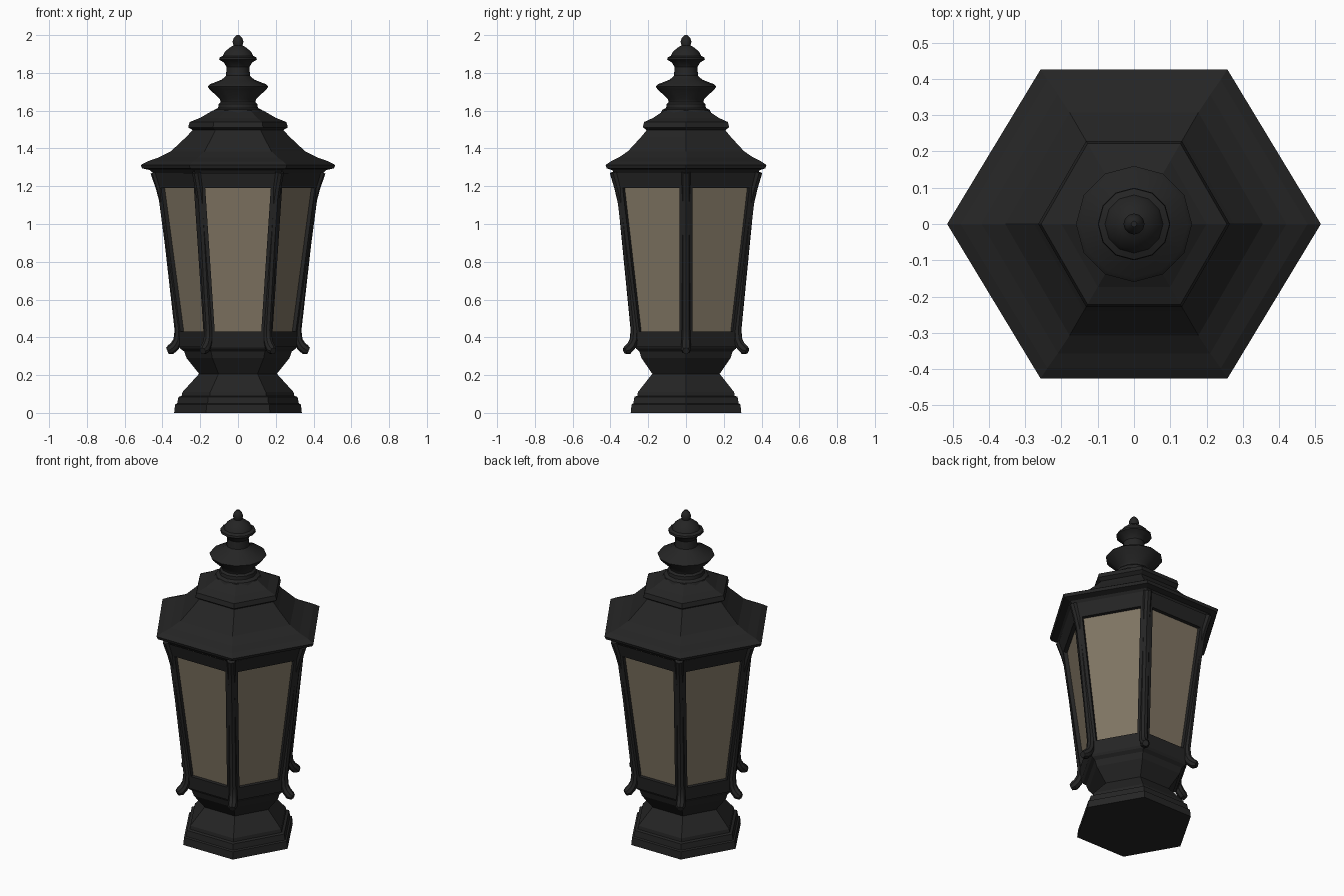
import bpy, bmesh, math
from mathutils import Vector

if "Cube" in bpy.data.objects:
    bpy.data.objects.remove(bpy.data.objects["Cube"])


def material(name, rgb):
    m = bpy.data.materials.new(name)
    m.diffuse_color = (*rgb, 1)
    m.use_nodes = True
    m.node_tree.nodes["Principled BSDF"].inputs["Base Color"].default_value = m.diffuse_color
    return m


IRON = material("black iron", (0.018, 0.018, 0.018))
GLASS = material("smoky tan glass", (0.215, 0.178, 0.125))


def finish(bm, name, mat, smooth=False):
    bmesh.ops.recalc_face_normals(bm, faces=bm.faces[:])
    me = bpy.data.meshes.new(name)
    bm.to_mesh(me)
    bm.free()
    me.materials.append(mat)
    ob = bpy.data.objects.new(name, me)
    bpy.context.collection.objects.link(ob)
    if smooth:
        bpy.context.view_layer.objects.active = ob
        ob.select_set(True)
        bpy.ops.object.shade_smooth_by_angle(angle=math.radians(35))
        ob.select_set(False)
    return ob


def corner(k, r, z, sy=1.0):
    a = math.radians(60 * k)
    return Vector((r * math.cos(a), r * math.sin(a) * sy, z))


def turned(name, profile, sides=6, smooth=False):
    """Stack of polygon rings (radius, z, optional y scale), capped at both ends."""
    bm = bmesh.new()
    rings = []
    for r, z, *sy in profile:
        s = sy[0] if sy else 1.0
        rings.append([bm.verts.new(corner(6 * i / sides, r, z, s)) for i in range(sides)])
    for a, b in zip(rings, rings[1:]):
        for i in range(sides):
            j = (i + 1) % sides
            bm.faces.new((a[i], a[j], b[j], b[i]))
    bm.faces.new(rings[0][::-1])
    bm.faces.new(rings[-1])
    return finish(bm, name, IRON, smooth)


# Waisted hexagonal foot, up to the tray under the windows
turned("base", [(0.338, 0), (0.333, 0.045), (0.322, 0.05), (0.315, 0.085), (0.298, 0.09),
                (0.294, 0.11), (0.206, 0.207), (0.272, 0.29), (0.285, 0.325),
                (0.305, 0.34), (0.315, 0.36)])

# Hexagonal roof with flared eave and upper step
turned("roof", [(0.44, 1.26, 0.98), (0.465, 1.285, 0.97), (0.508, 1.295, 0.955),
                (0.515, 1.312, 0.955), (0.478, 1.332, 0.96), (0.42, 1.352, 0.98),
                (0.355, 1.385), (0.275, 1.46), (0.24, 1.497), (0.264, 1.512),
                (0.256, 1.54), (0.20, 1.562), (0.135, 1.6)])

# Rounded finial
turned("finial", [(0.132, 1.59), (0.125, 1.605), (0.105, 1.615), (0.103, 1.635), (0.092, 1.645),
                  (0.095, 1.66), (0.152, 1.715), (0.16, 1.728), (0.148, 1.74), (0.085, 1.765),
                  (0.064, 1.785), (0.06, 1.83), (0.075, 1.855), (0.1, 1.87), (0.098, 1.882),
                  (0.08, 1.89), (0.07, 1.912), (0.042, 1.935), (0.024, 1.945), (0.029, 1.965),
                  (0.022, 1.985), (0.008, 2.0)], sides=12, smooth=True)

# Window frame: six tapered sides, each with a recessed opening
SECTION = [(0.318, 0.35), (0.326, 0.43), (0.427, 1.19), (0.452, 1.27)]
STILE, DEPTH = 0.04, 0.022
frame, panes = bmesh.new(), bmesh.new()


def quad(bm, pts):
    bm.faces.new([bm.verts.new(p) for p in pts])


for k in range(6):
    left = [corner(k, r, z) for r, z in SECTION]
    right = [corner(k + 1, r, z) for r, z in SECTION]
    along = (right[0] - left[0]).normalized()
    inward = -corner(k + 0.5, DEPTH, 0)
    # top and bottom rails, then the stiles
    for i in (0, 2):
        quad(frame, (left[i], right[i], right[i + 1], left[i + 1]))
    hole = [left[1] + along * STILE, right[1] - along * STILE,
            right[2] - along * STILE, left[2] + along * STILE]
    quad(frame, (left[1], hole[0], hole[3], left[2]))
    quad(frame, (hole[1], right[1], right[2], hole[2]))
    # reveals and glass
    back = [p + inward for p in hole]
    for i in range(4):
        j = (i + 1) % 4
        quad(frame, (hole[i], hole[j], back[j], back[i]))
    quad(panes, back)

for bm in (frame, panes):
    bmesh.ops.remove_doubles(bm, verts=bm.verts[:], dist=0.0005)
finish(frame, "window_frame", IRON)
finish(panes, "glass_panes", GLASS)

# Corner posts ending in outward-curling feet: (distance from axis, z, rod radius)
POST = [(0.44, 1.275, 0.024), (0.412, 1.19, 0.023), (0.388, 1.1, 0.023), (0.313, 0.44, 0.023),
        (0.318, 0.385, 0.024), (0.334, 0.355, 0.026), (0.356, 0.335, 0.027),
        (0.374, 0.328, 0.018)]
for k in range(6):
    bm = bmesh.new()
    out = corner(k, 1, 0)
    side = Vector((-out.y, out.x, 0))
    path = [out * d + Vector((0, 0, z)) for d, z, _ in POST]
    rings = []
    for i, (p, (_, _, r)) in enumerate(zip(path, POST)):
        t = (path[min(i + 1, len(path) - 1)] - path[max(i - 1, 0)]).normalized()
        up = side.cross(t)
        rings.append([bm.verts.new(p + r * (math.cos(a) * side + math.sin(a) * up))
                      for a in (math.tau * n / 8 for n in range(8))])
    for a, b in zip(rings, rings[1:]):
        for n in range(8):
            bm.faces.new((a[n], a[(n + 1) % 8], b[(n + 1) % 8], b[n]))
    bm.faces.new(rings[0])
    bm.faces.new(rings[-1])
    finish(bm, f"corner_post_{k + 1}", IRON, smooth=True)
